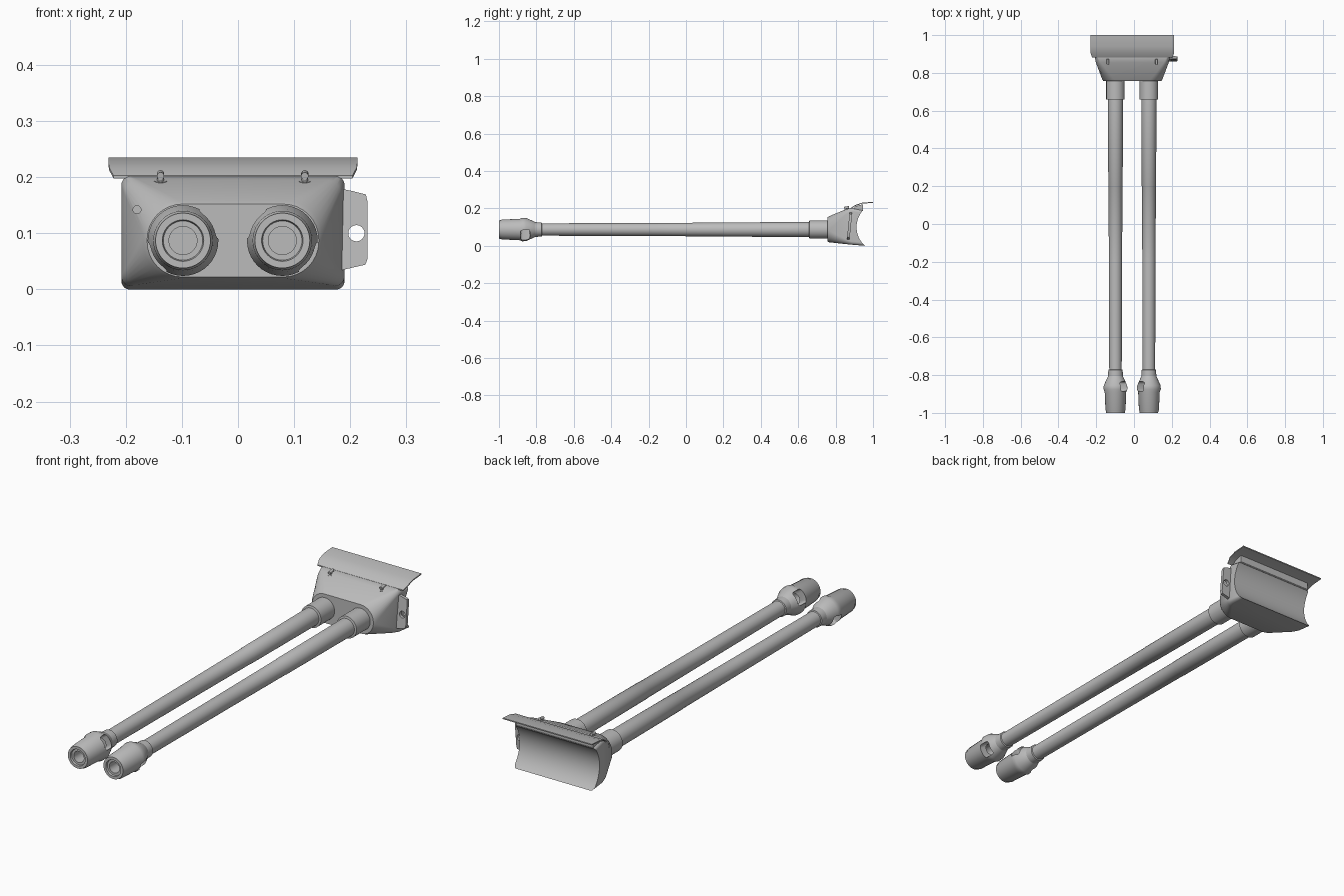
import bpy, bmesh, math
from mathutils import Vector, Matrix

if "Cube" in bpy.data.objects:
    bpy.data.objects.remove(bpy.data.objects["Cube"])

steel = bpy.data.materials.new("steel_grey")
steel.diffuse_color = (0.5, 0.5, 0.5, 1)
steel.use_nodes = True
steel.node_tree.nodes["Principled BSDF"].inputs["Base Color"].default_value = steel.diffuse_color


def finish(name, bm, angle=32):
    bmesh.ops.recalc_face_normals(bm, faces=bm.faces)
    me = bpy.data.meshes.new(name)
    bm.to_mesh(me)
    bm.free()
    ob = bpy.data.objects.new(name, me)
    bpy.context.collection.objects.link(ob)
    me.materials.append(steel)
    smooth(ob, angle)
    return ob


def smooth(ob, angle=32):
    bpy.ops.object.select_all(action='DESELECT')
    ob.select_set(True)
    bpy.context.view_layer.objects.active = ob
    bpy.ops.object.shade_smooth_by_angle(angle=math.radians(angle))


def cut(ob, cutter):
    """Subtract the cutter from the part, then remove the cutter."""
    mod = ob.modifiers.new("cut", 'BOOLEAN')
    mod.object, mod.operation, mod.solver = cutter, 'DIFFERENCE', 'EXACT'
    bpy.context.view_layer.objects.active = ob
    bpy.ops.object.modifier_apply(modifier=mod.name)
    bpy.data.objects.remove(cutter, do_unlink=True)
    smooth(ob)


def loft(rings, closed=False):
    """Skin a list of equal rings; cap the ends unless the loft is closed."""
    bm = bmesh.new()
    vs = [[bm.verts.new(p) for p in ring] for ring in rings]
    n = len(vs[0])
    pairs = list(zip(vs, vs[1:])) + ([(vs[-1], vs[0])] if closed else [])
    for a, b in pairs:
        for i in range(n):
            bm.faces.new((a[i], a[(i + 1) % n], b[(i + 1) % n], b[i]))
    if not closed:
        bm.faces.new(vs[0])
        bm.faces.new(vs[-1])
    return bm


def lathe(name, profile, x, z, n=40):
    """Revolve (y, radius) points around a lengthwise axis."""
    rings = [[(x + r * math.cos(2 * math.pi * i / n), y, z + r * math.sin(2 * math.pi * i / n))
              for i in range(n)] for y, r in profile]
    return finish(name, loft(rings))


def rod(name, a, b, r, n=24):
    a, b = Vector(a), Vector(b)
    d = b - a
    bm = bmesh.new()
    rot = d.to_track_quat('Z', 'Y').to_matrix().to_4x4()
    bmesh.ops.create_cone(bm, cap_ends=True, segments=n, radius1=r, radius2=r, depth=d.length,
                          matrix=Matrix.Translation((a + b) / 2) @ rot)
    return finish(name, bm)


def rounded_rect(y, cx, hw, z0, z1, r, k=8):
    pts = []
    corners = ((cx + hw - r, z1 - r), (cx - hw + r, z1 - r), (cx - hw + r, z0 + r), (cx + hw - r, z0 + r))
    for q, (x, z) in enumerate(corners):
        for i in range(k + 1):
            t = math.pi / 2 * (q + i / k)
            pts.append((x + r * math.cos(t), y, z + r * math.sin(t)))
    return pts


AXIS_Z = 0.087
for side, bx, inward in (("left", -0.098, 1), ("right", 0.079, -1)):
    # tube with rear sleeve
    lathe(side + "_barrel", [(0.79, 0.049), (0.66, 0.049), (0.658, 0.040), (0.2, 0.038),
                             (0.198, 0.037), (-0.2, 0.035), (-0.77, 0.033), (-0.772, 0.038),
                             (-0.83, 0.040)], bx, AXIS_Z)
    # flared muzzle with stepped bore
    muzzle = lathe(side + "_muzzle_brake",
                   [(-0.805, 0.039), (-0.815, 0.044), (-0.855, 0.062), (-0.875, 0.063),
                    (-0.89, 0.057), (-0.985, 0.053), (-0.99, 0.050), (-1.0, 0.049),
                    (-1.0, 0.037), (-0.992, 0.035), (-0.992, 0.025), (-0.83, 0.025)], bx, AXIS_Z)
    # tilted gas port right through the muzzle
    bm = bmesh.new()
    bmesh.ops.create_cube(bm, size=1, matrix=Matrix.Translation((bx, -0.86, AXIS_Z))
                          @ Matrix.Rotation(-inward * math.radians(33), 4, 'Y')
                          @ Matrix.Diagonal((0.2, 0.05, 0.062, 1)))
    bmesh.ops.bevel(bm, geom=[e for e in bm.edges if abs(e.calc_length() - 0.2) < 0.001],
                    offset=0.012, segments=3, affect='EDGES', profile=0.5)
    cut(muzzle, finish("port_cutter", bm))

# mantlet body: rounded nose widening into a box
CX = -0.009
mantlet = finish("mantlet", loft([
    rounded_rect(0.757, CX, 0.153, 0.022, 0.152, 0.063),
    rounded_rect(0.765, CX, 0.159, 0.019, 0.158, 0.063),
    rounded_rect(0.855, CX, 0.193, 0.009, 0.195, 0.026),
    rounded_rect(0.885, CX, 0.199, 0.006, 0.203, 0.018),
    rounded_rect(0.957, CX, 0.199, 0.0, 0.187, 0.014)]))
cut(mantlet, rod("hollow_cutter", (-0.5, 1.046, 0.1), (0.5, 1.046, 0.1), 0.134, 96))
cut(mantlet, rod("sight_hole_cutter", (-0.18, 0.70, 0.142), (-0.18, 0.89, 0.142), 0.007))

# bent visor plate over the mantlet
T = 0.005
line = [(0.882, 0.198), (0.905, 0.213), (0.94, 0.225), (1.0, 0.230)]
half = [0.213, 0.221, 0.222, 0.222]
bm = loft([[(CX - w, y, z), (CX + w, y, z), (CX + w, y, z + T), (CX - w, y, z + T)]
           for (y, z), w in zip(line, half)])
finish("visor", bm, 15)
finish("visor_hinge_strip", loft([[(x, 0.89, 0.19), (x, 0.945, 0.185), (x, 0.945, 0.222),
                                   (x, 0.905, 0.211)] for x in (CX - 0.19, CX + 0.19)]))

# lifting pins on the sloped top
for side, x in (("left", -0.138), ("right", 0.119)):
    rod(side + "_pin_base", (x, 0.856, 0.183), (x, 0.853, 0.194), 0.012)
    rod(side + "_pin_post", (x, 0.855, 0.19), (x, 0.852, 0.203), 0.006)
    rod(side + "_pin_head", (x, 0.846, 0.202), (x, 0.872, 0.206), 0.0065)

# side bracket with a round hole, leaning slightly back
outline = [(0.150, 0.186), (0.205, 0.175), (0.228, 0.169), (0.231, 0.155), (0.231, 0.055),
           (0.227, 0.044), (0.205, 0.039), (0.150, 0.026)]
bracket = finish("side_bracket", loft([[(x, y + 0.1 * (z - 0.1), z) for x, z in outline]
                                       for y in (0.867, 0.881)]))
cut(bracket, rod("bracket_hole_cutter", (0.211, 0.8, 0.1), (0.211, 0.95, 0.1), 0.0145))
